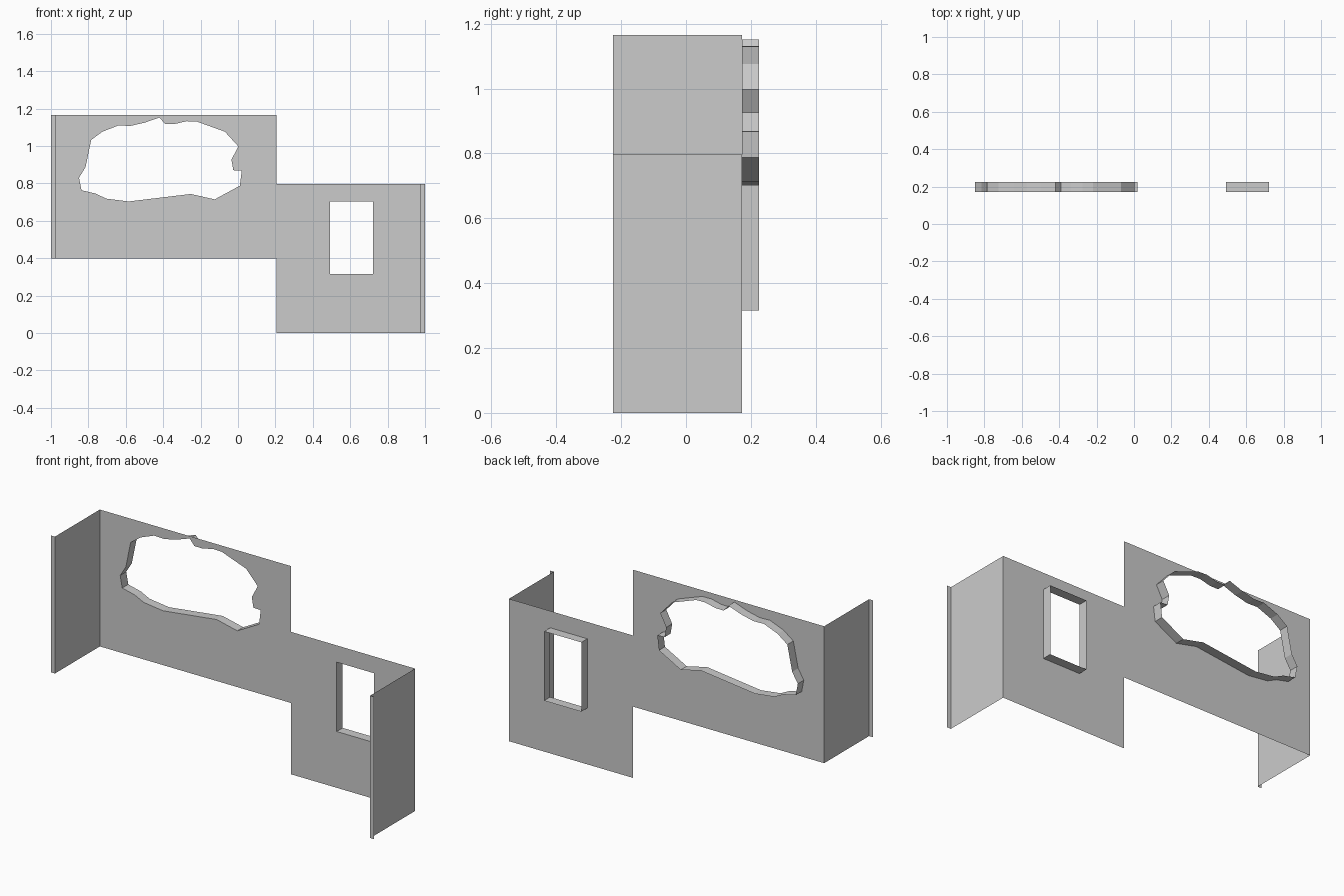
import bpy, bmesh
from mathutils import Vector

if "Cube" in bpy.data.objects:
    bpy.data.objects.remove(bpy.data.objects["Cube"])

FRONT, WALL, BACK = -0.225, 0.172, 0.225
SIDE = 0.976

outline = [(-SIDE, .399), (.207, .399), (.207, 0), (SIDE, 0), (SIDE, .797),
           (.207, .797), (.207, 1.165), (-SIDE, 1.165)]
window = [(.491, .315), (.721, .315), (.721, .703), (.491, .703)]
breach = [(-.42, 1.152), (-.39, 1.117), (-.34, 1.117), (-.275, 1.132), (-.22, 1.13),
          (-.07, 1.076), (.002, .997), (-.035, .927), (-.025, .87), (.02, .868),
          (.01, .787), (-.125, .714), (-.252, .743), (-.585, .703), (-.705, .718),
          (-.76, .745), (-.837, .763), (-.85, .83), (-.815, .887), (-.785, 1.032),
          (-.725, 1.076), (-.64, 1.109), (-.575, 1.107), (-.5, 1.124)]


def finish(name, bm):
    mesh = bpy.data.meshes.new(name)
    bm.to_mesh(mesh)
    bm.free()
    obj = bpy.data.objects.new(name, mesh)
    bpy.context.collection.objects.link(obj)
    return obj


def loop_edges(bm, pts, y):
    vs = [bm.verts.new((x, y, z)) for x, z in pts]
    return [bm.edges.new((v, vs[(i + 1) % len(vs)])) for i, v in enumerate(vs)]


def reveal(name, pts):
    # thin band running back from the edge of an opening
    bm = bmesh.new()
    edges = loop_edges(bm, pts, WALL)
    ext = bmesh.ops.extrude_edge_only(bm, edges=edges)["geom"]
    for v in ext:
        if isinstance(v, bmesh.types.BMVert):
            v.co.y = BACK
    cx = sum(p[0] for p in pts) / len(pts)
    cz = sum(p[1] for p in pts) / len(pts)
    bmesh.ops.recalc_face_normals(bm, faces=bm.faces)
    facing = sum(f.normal.dot(Vector((cx, 0, cz)) - f.calc_center_median()) * f.calc_area()
                 for f in bm.faces)
    if facing < 0:
        bmesh.ops.reverse_faces(bm, faces=bm.faces)
    finish(name, bm)


def side_wall(name, s, z0, z1):
    # return wall with a narrow outward lip along its front edge
    bm = bmesh.new()
    path = [(s * SIDE, WALL), (s * SIDE, FRONT), (s, FRONT)]
    cols = [[bm.verts.new((x, y, z)) for z in (z0, z1)] for x, y in path]
    for a, b in zip(cols, cols[1:]):
        f = [a[0], b[0], b[1], a[1]]
        bm.faces.new(f if s > 0 else f[::-1])
    # visible side faces into the recess, lip faces forward
    for f in bm.faces:
        f.normal_update()
        n = f.normal
        if n.x * s > 0.5 or n.y > 0.5:
            f.normal_flip()
    finish(name, bm)


# stepped facade sheet with both openings
bm = bmesh.new()
edges = [e for pts in (outline, window, breach) for e in loop_edges(bm, pts, WALL)]
bmesh.ops.triangle_fill(bm, edges=edges, use_beauty=True, normal=(0, -1, 0))
bm.normal_update()
for f in bm.faces:
    if f.normal.y > 0:
        f.normal_flip()
finish("facade_wall", bm)

# opening edges
reveal("window_reveal", window)
reveal("broken_opening_reveal", breach)

# side returns
side_wall("left_side_wall", -1, .399, 1.165)
side_wall("right_side_wall", 1, 0, .797)
